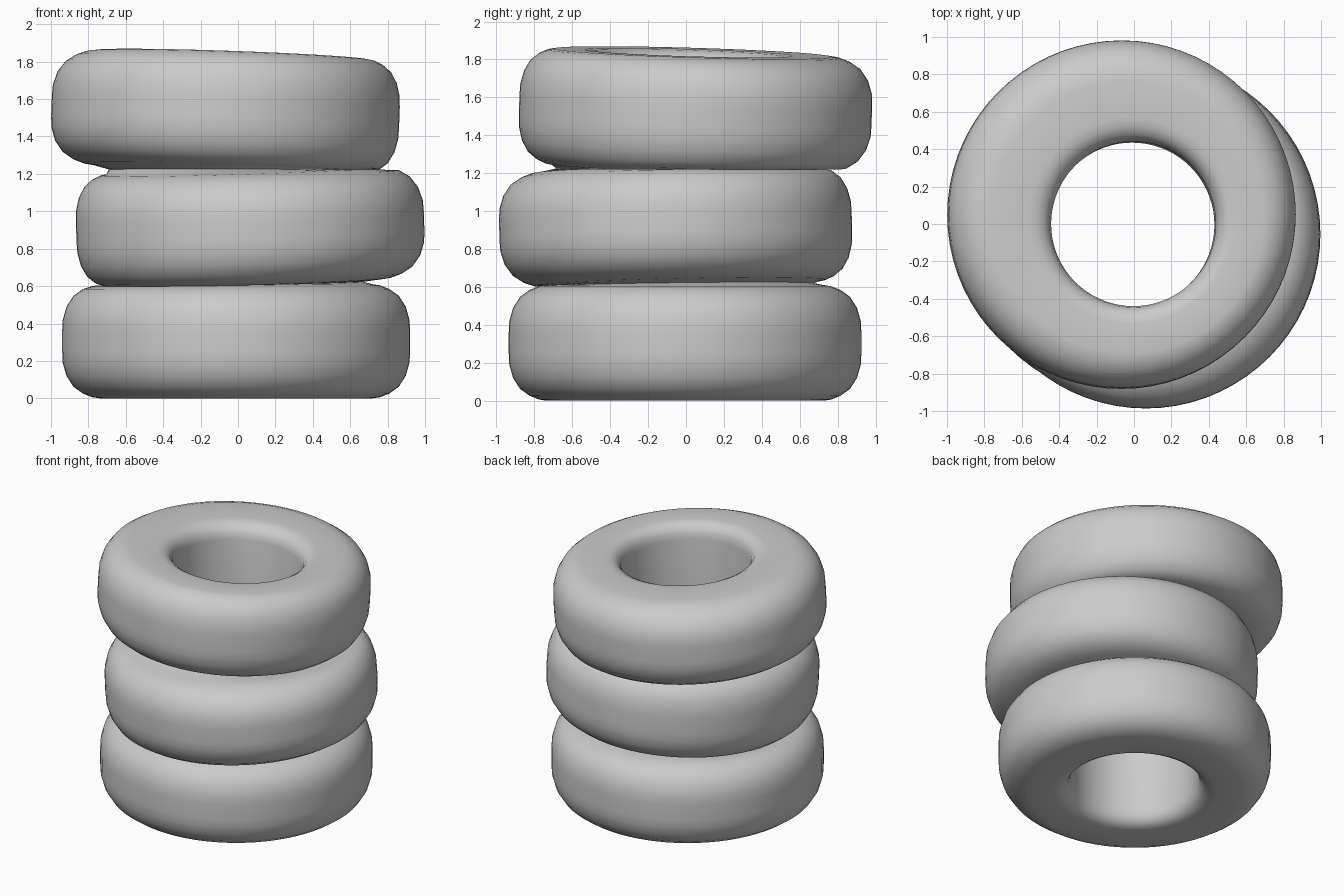
import bpy, bmesh, math

if "Cube" in bpy.data.objects:
    bpy.data.objects.remove(bpy.data.objects["Cube"])

SEG = 72
HOLE = (-0.01, -0.005)      # axis of the shared hole
R_IN, R_OUT = 0.44, 0.93

# one entry per tyre: centre x, y, bottom z, height, slope in x, slope in y
TYRES = [
    (-0.01, -0.005, 0.0, 0.61, 0.0, 0.0),
    (0.065, -0.055, 0.615, 0.605, 0.032, 0.022),
    (-0.067, 0.05, 1.225, 0.61, -0.035, -0.03),
]

# rounded outer shoulder: radius, distance from the flat side
SHOULDER = [(0.73, 0.0), (0.77, 0.006), (0.82, 0.026), (0.87, 0.062),
            (0.907, 0.12), (0.927, 0.19), (0.93, 0.25)]
LIP = [(0.44, 0.11), (0.449, 0.065), (0.472, 0.028), (0.51, 0.006),
       (0.55, 0.0), (0.64, 0.0)]


def side_z(tyre, x, y, top):
    return tyre[2] + (tyre[3] if top else 0) + tyre[4] * x + tyre[5] * y


def seam_z(i, x, y):
    # plane half way between tyre i and the one above it
    return (side_z(TYRES[i], x, y, True) + side_z(TYRES[i + 1], x, y, False)) / 2


def tyre_point(i, a, r, d, top):
    t = TYRES[i]
    w = (r - R_IN) / (R_OUT - R_IN)
    x = HOLE[0] + (t[0] - HOLE[0]) * w + r * math.cos(a)
    y = HOLE[1] + (t[1] - HOLE[1]) * w + r * math.sin(a)
    z = side_z(t, x, y, top) + (-d if top else d)
    lean = (t[3] / 2 - d) * (1 if top else -1)
    if top and i < 2:
        z = min(z, seam_z(i, x, y))
    if not top and i > 0:
        z = max(z, seam_z(i - 1, x, y))
    return (x - t[4] * lean, y - t[5] * lean, z)


def groove_point(i, a):
    x, y = HOLE[0] + 0.68 * math.cos(a), HOLE[1] + 0.68 * math.sin(a)
    return (x, y, seam_z(i, x, y))


def column(a):
    # closed cross-section of the whole stack at one angle
    pts = [tyre_point(0, a, r, d, False) for r, d in LIP]
    for i in range(3):
        pts += [tyre_point(i, a, r, d, False) for r, d in SHOULDER]
        pts += [tyre_point(i, a, r, d, True) for r, d in reversed(SHOULDER)]
        if i < 2:
            pts.append(groove_point(i, a))
    pts += [tyre_point(2, a, r, d, True) for r, d in reversed(LIP)]
    return pts


# stack of three tyres, lofted around the hole
bm = bmesh.new()
cols = [[bm.verts.new(p) for p in column(2 * math.pi * k / SEG)] for k in range(SEG)]
n = len(cols[0])
for k in range(SEG):
    c, e = cols[k], cols[(k + 1) % SEG]
    for j in range(n):
        m = (j + 1) % n
        bm.faces.new((c[j], e[j], e[m], c[m]))
bmesh.ops.recalc_face_normals(bm, faces=bm.faces)
mesh = bpy.data.meshes.new("tyre_stack")
bm.to_mesh(mesh)
bm.free()
stack = bpy.data.objects.new("tyre_stack", mesh)
bpy.context.collection.objects.link(stack)

# plain grey
grey = bpy.data.materials.new("light grey")
grey.diffuse_color = (0.6, 0.6, 0.6, 1)
grey.use_nodes = True
grey.node_tree.nodes["Principled BSDF"].inputs["Base Color"].default_value = grey.diffuse_color
mesh.materials.append(grey)

bpy.context.view_layer.objects.active = stack
stack.select_set(True)
bpy.ops.object.shade_smooth_by_angle(angle=math.radians(50))
